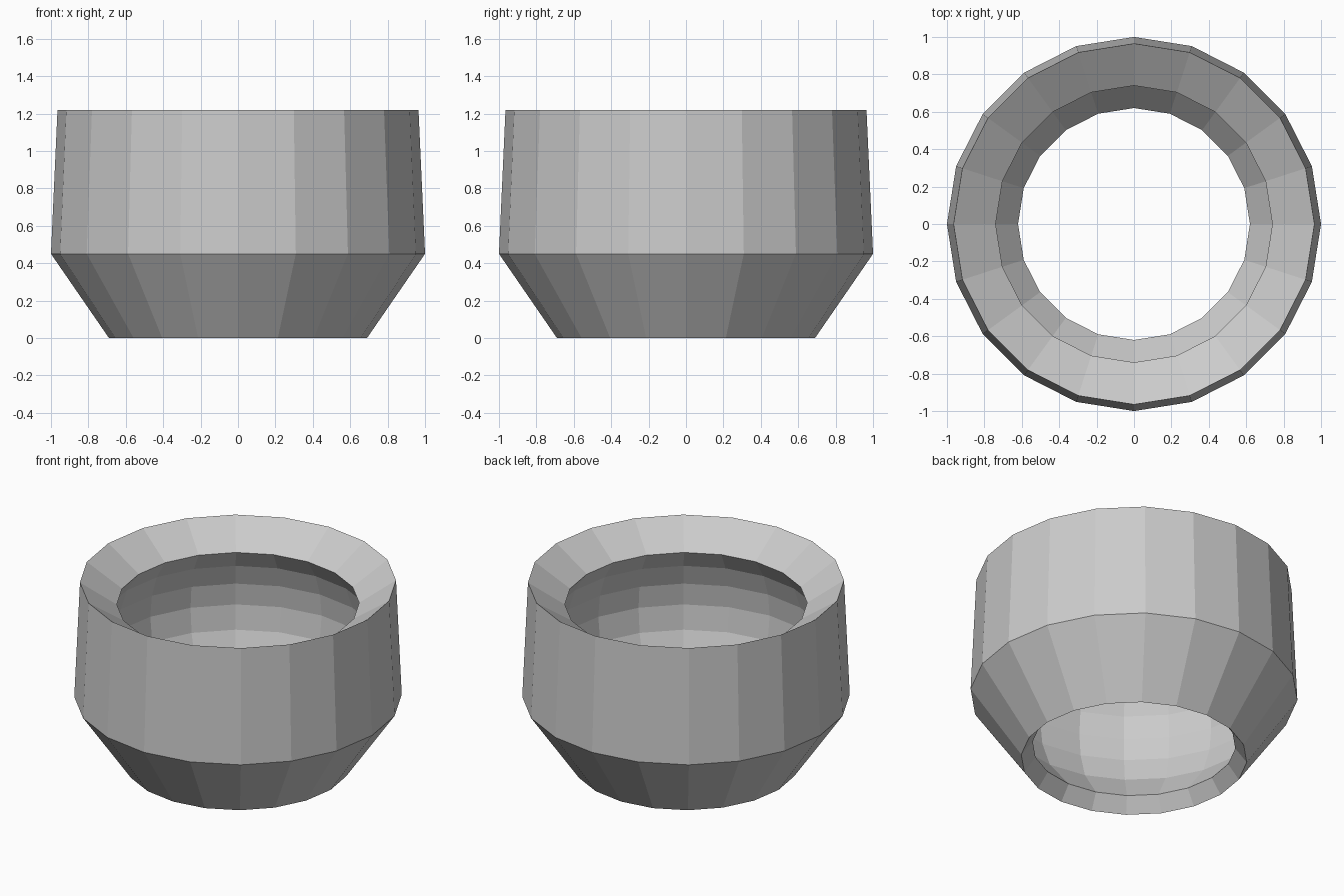
import bpy, bmesh, math

if "Cube" in bpy.data.objects:
    bpy.data.objects.remove(bpy.data.objects["Cube"])

SIDES = 20

# Closed (radius, z) profile: tapered outer wall and sloped rim
profile = [(0.69, 0.0), (1.0, 0.45), (0.965, 1.22)]

# Bulging inner cavity, from the neck down to the lower opening
R, H, ZC = 0.89, 0.775, 0.65
profile.append((0.74, 1.07))
for deg in (22, 11, 0, -12, -26):
    a = math.radians(deg)
    profile.append((R * math.cos(a), ZC + H * math.sin(a)))
profile.append((0.62, 0.095))

# Revolve the profile into a flat-faced socket ring
bm = bmesh.new()
rings = []
for r, z in profile:
    rings.append([bm.verts.new((r * math.cos(2 * math.pi * i / SIDES),
                                r * math.sin(2 * math.pi * i / SIDES), z))
                  for i in range(SIDES)])
for k, lower in enumerate(rings):
    upper = rings[(k + 1) % len(rings)]
    for i in range(SIDES):
        j = (i + 1) % SIDES
        bm.faces.new((lower[i], lower[j], upper[j], upper[i]))
bmesh.ops.recalc_face_normals(bm, faces=bm.faces)

mesh = bpy.data.meshes.new("socket_ring")
bm.to_mesh(mesh)
bm.free()
bpy.context.collection.objects.link(bpy.data.objects.new("socket_ring", mesh))
